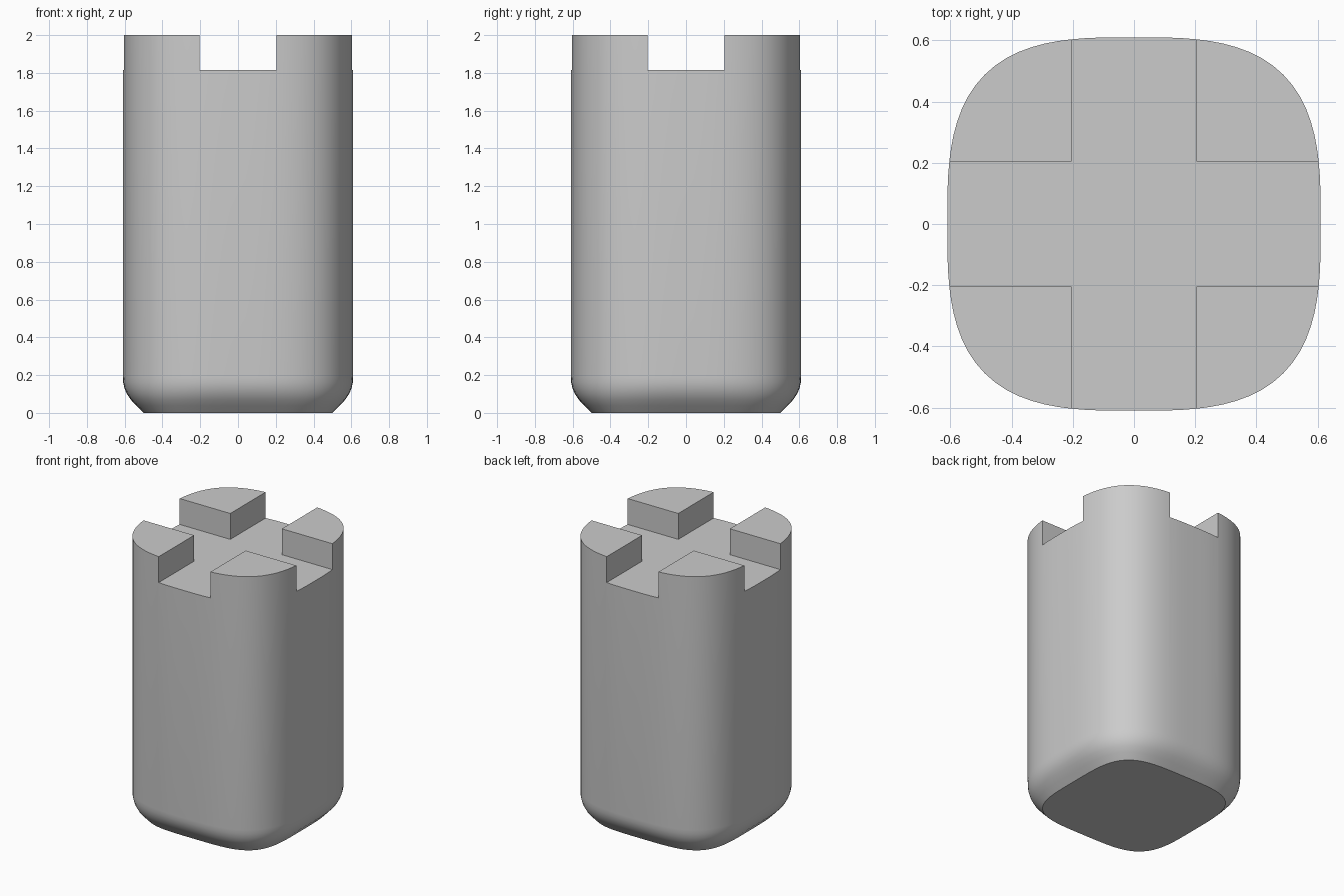
import bpy, bmesh
from math import cos, sin, pi, copysign, radians

cube = bpy.data.objects.get("Cube")
if cube:
    bpy.data.objects.remove(cube)

HALF, HEIGHT = 0.61, 2.0
NOTCH, FLOOR = 0.204, 1.815
SEGMENTS = 96

grey = bpy.data.materials.new("plain_grey")
grey.use_nodes = True
colour = (0.6, 0.6, 0.6, 1)
grey.diffuse_color = colour
grey.node_tree.nodes["Principled BSDF"].inputs["Base Color"].default_value = colour


def rounded_square(half, power):
    """Outline of a square with softly rounded corners."""
    points = []
    for i in range(SEGMENTS):
        a = 2 * pi * i / SEGMENTS
        c, s = cos(a), sin(a)
        r = half / (abs(c) ** power + abs(s) ** power) ** (1 / power)
        points.append((r * c, r * s))
    return points


def loft(name, sections):
    """Closed solid through stacked outlines given as (outline, z)."""
    bm = bmesh.new()
    rings = [[bm.verts.new((x, y, z)) for x, y in pts] for pts, z in sections]
    for low, high in zip(rings, rings[1:]):
        n = len(low)
        for i in range(n):
            j = (i + 1) % n
            bm.faces.new((low[i], low[j], high[j], high[i]))
    bm.faces.new(rings[0][::-1])
    bm.faces.new(rings[-1])
    mesh = bpy.data.meshes.new(name)
    bm.to_mesh(mesh)
    bm.free()
    mesh.materials.append(grey)
    obj = bpy.data.objects.new(name, mesh)
    bpy.context.collection.objects.link(obj)
    return obj


# Body: straight walls above a softened, slanted foot (inset, z)
foot = [(0.11, 0), (0.072, 0.038), (0.042, 0.07), (0.022, 0.1),
        (0.009, 0.13), (0.002, 0.16), (0, 0.19)]
sections = [(rounded_square(HALF - d, 3.1 + 0.9 * d / 0.11), z) for d, z in foot]
sections.append((rounded_square(HALF, 3.1), HEIGHT))
body = loft("notched_body", sections)

# Cross-shaped slot cut through the top
quarter = [(1, -NOTCH), (1, NOTCH), (NOTCH, NOTCH)]
cross = []
for _ in range(4):
    cross += quarter
    quarter = [(-y, x) for x, y in quarter]
cutter = loft("slot_cutter", [(cross, FLOOR), (cross, HEIGHT + 0.2)])
cutter.hide_render = True

cut = body.modifiers.new("cross_slot", "BOOLEAN")
cut.operation = "DIFFERENCE"
cut.solver = "EXACT"
cut.object = cutter
bpy.ops.object.select_all(action="DESELECT")
body.select_set(True)
bpy.context.view_layer.objects.active = body
bpy.ops.object.modifier_apply(modifier=cut.name)
bpy.data.objects.remove(cutter)

# Smooth walls, crisp slot and foot edges
bpy.ops.object.shade_smooth_by_angle(angle=radians(30))
